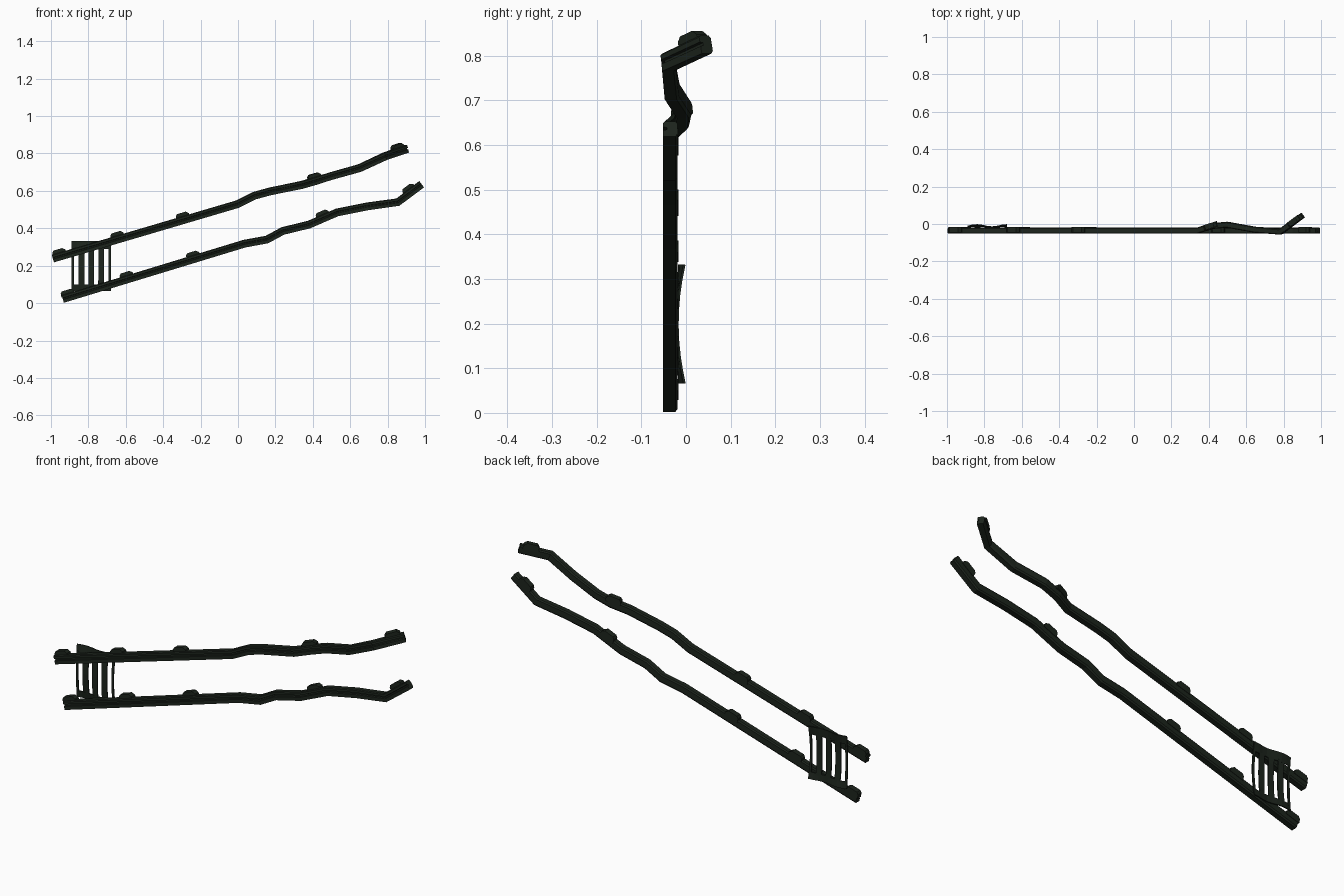
import bpy, bmesh, math
from mathutils import Vector, Matrix

cube = bpy.data.objects.get("Cube")
if cube:
    bpy.data.objects.remove(cube)


def make_material(name, rgb):
    m = bpy.data.materials.new(name)
    m.use_nodes = True
    m.diffuse_color = (*rgb, 1)
    m.node_tree.nodes["Principled BSDF"].inputs["Base Color"].default_value = (*rgb, 1)
    return m


metal = make_material("dark green metal", (0.012, 0.018, 0.012))


def finish(name, bm):
    bmesh.ops.recalc_face_normals(bm, faces=bm.faces)
    mesh = bpy.data.meshes.new(name)
    bm.to_mesh(mesh)
    bm.free()
    mesh.materials.append(metal)
    ob = bpy.data.objects.new(name, mesh)
    bpy.context.collection.objects.link(ob)
    return ob


def frame(direction):
    """Across and up axes for a rail heading in the given direction."""
    t = direction.normalized()
    across = Vector((0, 0, 1)).cross(t).normalized()
    return t, across, t.cross(across)


# Rail section (across, up): grooved front, chamfered back
SECTION = [(-.016, -.021), (-.016, -.004), (-.008, -.002), (-.008, .004),
           (-.016, .006), (-.016, .017), (-.012, .021), (.011, .021),
           (.016, .015), (.016, -.014), (.011, -.021)]


def rail(name, path):
    pts = [Vector(p) for p in path]
    bm = bmesh.new()
    rings = []
    for i, p in enumerate(pts):
        a = (p - pts[i - 1]).normalized() if i else Vector()
        b = (pts[i + 1] - p).normalized() if i < len(pts) - 1 else Vector()
        t, across, up = frame(a + b)
        rings.append([bm.verts.new(p + across * s + up * n) for s, n in SECTION])
    count = len(SECTION)
    for r0, r1 in zip(rings, rings[1:]):
        for k in range(count):
            j = (k + 1) % count
            bm.faces.new((r0[k], r0[j], r1[j], r1[k]))
    bm.faces.new(rings[0])
    bm.faces.new(rings[-1])
    return finish(name, bm)


# Tapered clip sitting over the top of a rail
def clip(name, path, x):
    pts = [Vector(p) for p in path]
    for a, b in zip(pts, pts[1:]):
        if a.x <= x <= b.x:
            t, across, up = frame(b - a)
            centre = a.lerp(b, (x - a.x) / (b.x - a.x))
            break
    bm = bmesh.new()
    outline = [(-.038, .008), (.038, .008), (.036, .028), (.022, .04), (-.026, .04), (-.036, .03)]
    sides = [[bm.verts.new(centre + t * u + across * s + up * n) for u, n in outline]
             for s in (-.01, .018)]
    bm.faces.new(sides[0])
    bm.faces.new(sides[1])
    for k in range(len(outline)):
        j = (k + 1) % len(outline)
        bm.faces.new((sides[0][k], sides[0][j], sides[1][j], sides[1][k]))
    return finish(name, bm)


Y = -.035
UPPER = [(-.99, Y, .238), (0, Y, .53), (.09, Y, .575), (.17, Y, .597), (.34, Y, .632),
         (.42, -.01, .655), (.5, -.004, .68), (.65, -.031, .722),
         (.785, -.04, .785), (.9, .045, .825)]
LOWER = [(-.937, Y, .022), (.035, Y, .318), (.155, Y, .34), (.24, Y, .386), (.38, Y, .42),
         (.53, Y, .485), (.69, Y, .517), (.855, Y, .54), (.982, Y, .636)]

for label, path, spots in (("upper", UPPER, (-.95, -.64, -.29, .415, .86)),
                           ("lower", LOWER, (-.905, -.59, -.235, .46, .925))):
    rail(label + "_rail", path)
    for i, x in enumerate(spots):
        clip(f"{label}_rail_clip_{i + 1}", path, x)


# Buckled grate: thin strips following one warped surface behind the rails
def warp(x, z):
    wave = .5 + .5 * math.cos(math.tau * (x + .84) / .16)
    return -.019 + .016 * ((z - .2) / .135) ** 2 * (.25 + .75 * wave)


def strip(name, x0, x1, z0, z1, nx, nz):
    bm = bmesh.new()
    grid = [[None] * (nz + 1) for _ in range(nx + 1)]
    for i in range(nx + 1):
        for j in range(nz + 1):
            x = x0 + (x1 - x0) * i / nx
            z = z0 + (z1 - z0) * j / nz
            grid[i][j] = bm.verts.new((x, warp(x, z), z))
    for i in range(nx):
        for j in range(nz):
            bm.faces.new((grid[i][j], grid[i + 1][j], grid[i + 1][j + 1], grid[i][j + 1]))
    ob = finish(name, bm)
    solid = ob.modifiers.new("thickness", "SOLIDIFY")
    solid.thickness = .005
    solid.offset = 0
    return ob


strip("grate_top", -.89, -.68, .29, .332, 8, 1)
strip("grate_bottom", -.89, -.68, .066, .1, 8, 1)
for i, (x, w) in enumerate(((-.884, .012), (-.838, .032), (-.785, .03), (-.732, .03), (-.686, .012))):
    strip(f"grate_bar_{i + 1}", x - w / 2, x + w / 2, .09, .3, 1, 6)
